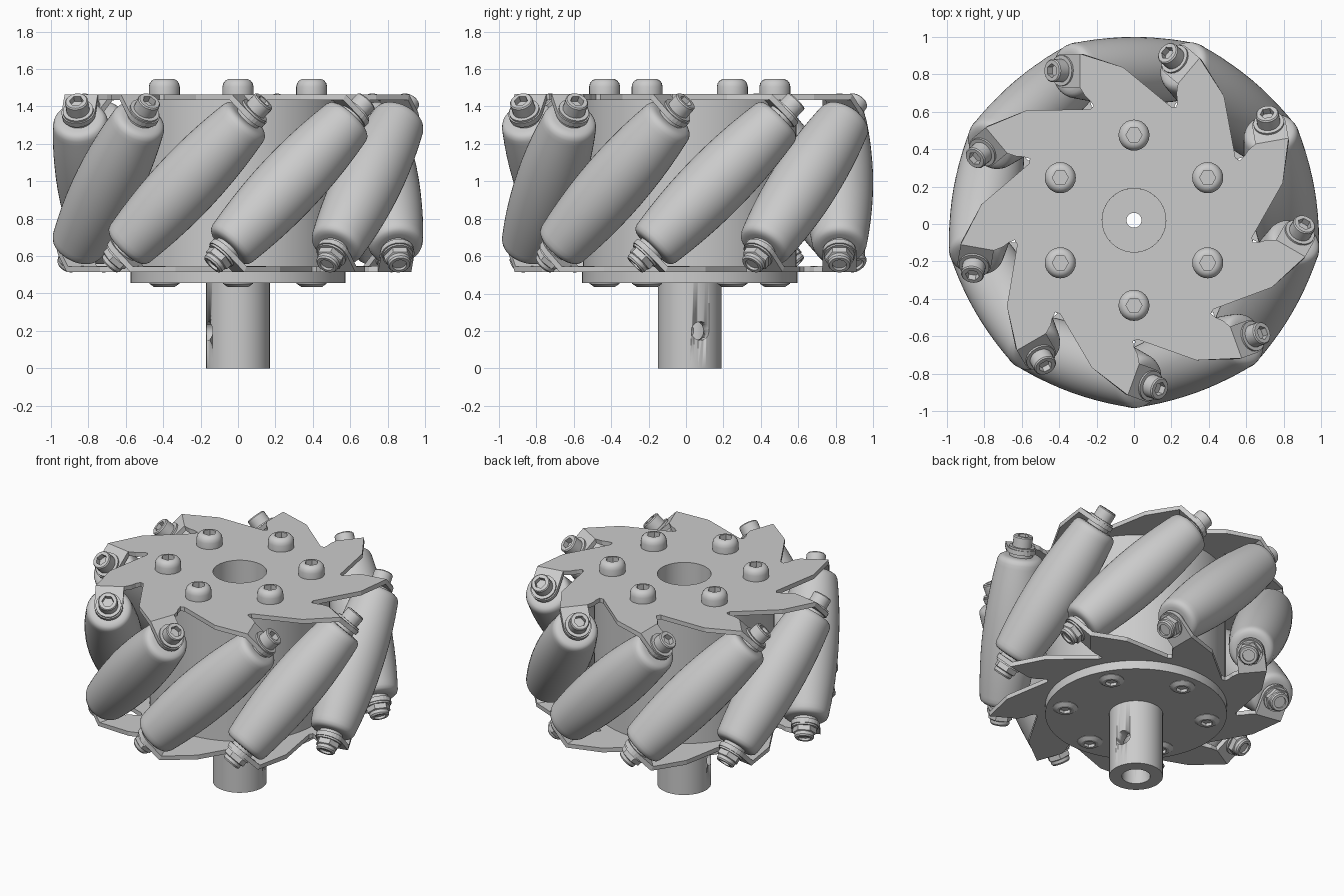
import bpy, bmesh, math
from mathutils import Matrix, Vector

old = bpy.data.objects.get("Cube")
if old:
    bpy.data.objects.remove(old)

MID = 0.99                      # height of the wheel's middle plane
CENTRE = Vector((0, 0.02, 0))   # wheel axis
COUNT = 9
STEP = math.tau / COUNT

grey = bpy.data.materials.new("plain_grey")
grey.use_nodes = True
grey.diffuse_color = (0.6, 0.6, 0.6, 1)
grey.node_tree.nodes["Principled BSDF"].inputs["Base Color"].default_value = (0.6, 0.6, 0.6, 1)


def add_object(name, mesh, matrix):
    obj = bpy.data.objects.new(name, mesh)
    bpy.context.collection.objects.link(obj)
    obj.matrix_world = matrix
    return obj


def finish(bm, name, smooth=True):
    bmesh.ops.recalc_face_normals(bm, faces=bm.faces)
    for f in bm.faces:
        f.smooth = smooth
    for e in bm.edges:
        e.smooth = len(e.link_faces) == 2 and e.calc_face_angle(0) < math.radians(32)
    mesh = bpy.data.meshes.new(name)
    bm.to_mesh(mesh)
    bm.free()
    mesh.materials.append(grey)
    return mesh


def hex_radius(r, angle):
    return r * math.cos(math.pi / 6) / math.cos(angle % (math.pi / 3) - math.pi / 6)


def lathe(name, profile, segs=24, closed=False):
    """Spin (radius, height) points round z; a third entry makes that ring hexagonal."""
    bm = bmesh.new()
    rings = []
    for r, z, *hexed in profile:
        ring = []
        for i in range(segs):
            a = i * math.tau / segs
            q = hex_radius(r, a) if hexed else r
            ring.append(bm.verts.new((q * math.cos(a), q * math.sin(a), z)))
        rings.append(ring)
    pairs = list(zip(rings, rings[1:]))
    if closed:
        pairs.append((rings[-1], rings[0]))
    else:
        bm.faces.new(rings[0])
        bm.faces.new(rings[-1])
    for low, high in pairs:
        for i in range(segs):
            j = (i + 1) % segs
            bm.faces.new((low[i], low[j], high[j], high[i]))
    return finish(bm, name)


def bladed_plate(name):
    """Round plate whose swept tabs fold down square to the roller axes."""
    top, fold, thick = 1.465, 0.289, 0.03
    slope = math.sqrt(0.5)
    outline = [(0.20, 0.605), (-0.058, 0.818), (-fold, 0.89), (-fold, 0.71),
               (-0.262, 0.665), (-0.235, 0.64), (-0.215, 0.61)]
    flap = []
    for i in range(13):
        a = math.pi * (0.5 - i / 12)
        w = 0.131 + 0.09 * math.cos(a)
        flap.append((-fold - w * slope, 0.80 + 0.09 * math.sin(a), top - w * slope))
    start = math.atan2(0.605, 0.20)
    bm = bmesh.new()
    for k in range(COUNT):
        turn = Matrix.Rotation(k * STEP, 3, 'Z')
        after = Matrix.Rotation((k + 1) * STEP, 3, 'Z')
        rim = [turn @ Vector((x, y, top)) for x, y in outline]
        rim.append(after @ Vector((*outline[0], top)))
        hole = []
        for i in range(6, -1, -1):
            a = start + k * STEP + i * STEP / 6
            hole.append(Vector((0.17 * math.cos(a), 0.17 * math.sin(a), top)))
        bm.faces.new([bm.verts.new(p) for p in rim + hole])
        tab = [rim[3], rim[2]] + [turn @ Vector(p) for p in flap]
        bm.faces.new([bm.verts.new(p) for p in tab])
    bmesh.ops.remove_doubles(bm, verts=bm.verts, dist=0.0005)
    mesh = finish(bm, name, smooth=False)
    if mesh.polygons[0].normal.z < 0:
        mesh.flip_normals()
    return mesh, thick


# Upper and lower plates: the lower one is the upper turned over
plate_mesh, thickness = bladed_plate("bladed_plate")
turn_over = (Matrix.Translation((0, 0, MID)) @ Matrix.Rotation(math.pi, 4, 'Y')
             @ Matrix.Translation((0, 0, -MID)))
to_centre = Matrix.Translation(CENTRE)
for name, flip in (("upper_plate", Matrix.Identity(4)), ("lower_plate", turn_over)):
    plate = add_object(name, plate_mesh, to_centre @ flip)
    solid = plate.modifiers.new("thickness", 'SOLIDIFY')
    solid.thickness = thickness
    solid.offset = -1
    solid.use_even_offset = True

# Hub drum and mounting flange
drum = lathe("drum", [(0.17, 0.53), (0.57, 0.53), (0.57, 1.45), (0.17, 1.45)], 72, True)
add_object("hub_drum", drum, to_centre)
flange = lathe("flange", [(0.15, 0.455), (0.575, 0.455), (0.575, 0.515), (0.15, 0.515)], 72, True)
add_object("mounting_flange", flange, to_centre)

# Axle sleeve with a stepped bore and a cross hole
sleeve = lathe("sleeve", [(0.17, 0), (0.17, 0.535), (0.04, 0.535), (0.04, 0.42),
                          (0.09, 0.42), (0.09, 0)], 48, True)
axle = add_object("axle_sleeve", sleeve, to_centre)
pin = lathe("pin", [(0.05, -0.4), (0.05, 0.4)])
cutter = add_object("cross_hole_cutter", pin, to_centre @ Matrix.Translation((0, 0, 0.2))
                    @ Matrix.Rotation(math.radians(20), 4, 'Z') @ Matrix.Rotation(math.pi / 2, 4, 'Y'))
cutter.hide_render = True
cutter.hide_viewport = True
cut = axle.modifiers.new("cross_hole", 'BOOLEAN')
cut.object = cutter
cut.solver = 'EXACT'

# Six button-head hub bolts with their ends under the flange
button = lathe("button", [(0.083, 1.46), (0.083, 1.505), (0.078, 1.525), (0.066, 1.54), (0.05, 1.547),
                          (0.043, 1.547, 1), (0.043, 1.51, 1)])
foot = lathe("foot", [(0.08, 0.46), (0.08, 0.452), (0.055, 0.435), (0.04, 0.435, 1), (0.04, 0.455, 1)])
for k in range(6):
    a = math.pi / 2 + k * math.pi / 3
    place = to_centre @ Matrix.Translation((0.455 * math.cos(a), 0.455 * math.sin(a), 0))
    add_object("hub_bolt", button, place)
    add_object("hub_bolt_end", foot, place)

# Barrel roller: bulged side with rounded shoulders
half = [(0.18 - 0.032 * (s / 0.44) ** 2, s) for s in (0, 0.09, 0.18, 0.27, 0.36, 0.43)]
half += [(0.146, 0.455), (0.138, 0.475), (0.122, 0.487), (0.10, 0.49), (0.075, 0.49), (0.075, 0.52)]
barrel = lathe("barrel", [(r, -s) for r, s in half[:0:-1]] + half, 48)

# Cap screw with washer, and nut with washer, along the roller axis
screw = lathe("screw", [(0.082, 0.535), (0.082, 0.552), (0.062, 0.552), (0.062, 0.615), (0.056, 0.622),
                        (0.038, 0.622, 1), (0.038, 0.585, 1)])
nut = lathe("nut", [(0.082, -0.535), (0.082, -0.552), (0.076, -0.552, 1), (0.076, -0.585, 1),
                    (0.062, -0.59), (0.062, -0.61), (0.055, -0.62), (0.038, -0.62), (0.038, -0.605)])

# Nine slanted rollers round the rim
for k in range(COUNT):
    a = math.pi / 2 + k * STEP
    out = Vector((math.cos(a), math.sin(a), 0))
    along = Vector((-math.sin(a), math.cos(a), 1)).normalized()
    side = along.cross(out)
    place = Matrix((out, side, along)).transposed().to_4x4()
    place.translation = CENTRE + out * 0.80 + Vector((0, 0, MID))
    add_object("roller", barrel, place)
    add_object("roller_screw", screw, place)
    add_object("roller_nut", nut, place)
